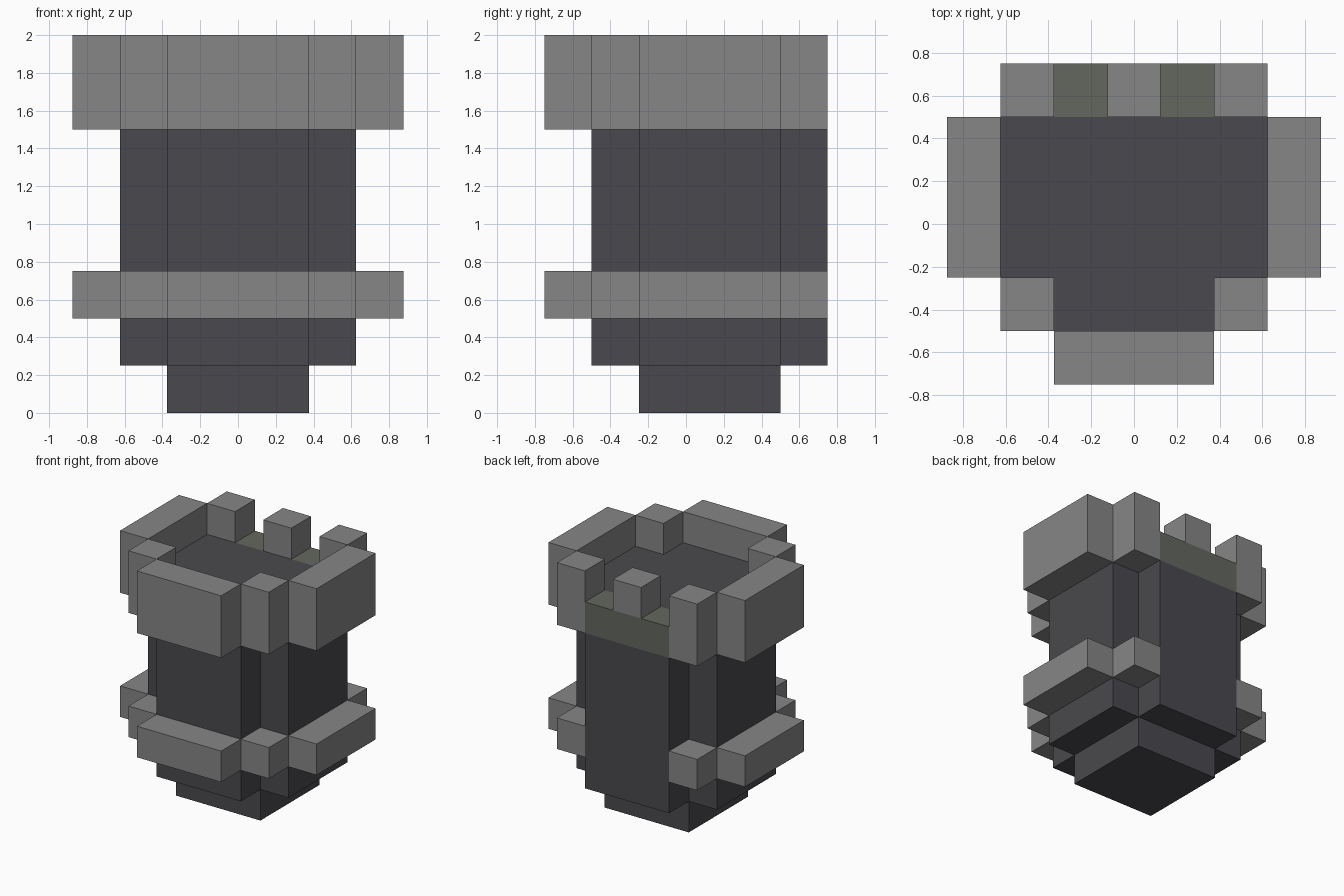
import bpy
import bmesh

default = bpy.data.objects.get("Cube")
if default:
    bpy.data.objects.remove(default, do_unlink=True)

U = 0.25  # block size


def material(name, rgb):
    mat = bpy.data.materials.new(name)
    mat.use_nodes = True
    color = (*rgb, 1.0)
    mat.diffuse_color = color
    mat.node_tree.nodes["Principled BSDF"].inputs["Base Color"].default_value = color
    return mat


STONE = material("light stone", (0.238, 0.238, 0.238))
DARK = material("dark slate", (0.068, 0.066, 0.075))
MOSS = material("mossy stone", (0.127, 0.136, 0.114))


def prism(name, outline, z0, z1, mat):
    """Extrude a plan outline, given counter-clockwise, from z0 to z1."""
    bm = bmesh.new()
    face = bm.faces.new([bm.verts.new((x, y, z0)) for x, y in outline])
    top = bmesh.ops.extrude_face_region(bm, geom=[face])
    verts = [v for v in top["geom"] if isinstance(v, bmesh.types.BMVert)]
    bmesh.ops.translate(bm, verts=verts, vec=(0, 0, z1 - z0))
    bmesh.ops.recalc_face_normals(bm, faces=bm.faces)
    mesh = bpy.data.meshes.new(name)
    bm.to_mesh(mesh)
    bm.free()
    mesh.materials.append(mat)
    obj = bpy.data.objects.new(name, mesh)
    bpy.context.collection.objects.link(obj)
    return obj


def box(name, x0, x1, y0, y1, z0, z1, mat):
    return prism(name, [(x0, y0), (x1, y0), (x1, y1), (x0, y1)], z0, z1, mat)


def mirrored_box(name, x0, x1, *rest):
    box("left_" + name, x0, x1, *rest)
    box("right_" + name, -x1, -x0, *rest)


# Plan lines shared by all parts
IN, MID, OUT = 1.5 * U, 2.5 * U, 3.5 * U
FRONT, STEP, SHOULDER, REAR, BACK = -3 * U, -2 * U, -U, 2 * U, 3 * U


def ring(name, z0, z1):
    """Band of blocks around the front, sides and corners, open at the back."""
    box(name + "_front", -IN, IN, FRONT, STEP, z0, z1, STONE)
    mirrored_box(name + "_front_corner", IN, MID, STEP, SHOULDER, z0, z1, STONE)
    mirrored_box(name + "_side", MID, OUT, SHOULDER, REAR, z0, z1, STONE)
    mirrored_box(name + "_back_corner", IN, MID, REAR, BACK, z0, z1, STONE)


# Foot and cross-shaped tower body
box("foot", -IN, IN, SHOULDER, REAR, 0, U, DARK)
half = [(IN, STEP), (IN, SHOULDER), (MID, SHOULDER), (MID, REAR), (IN, REAR), (IN, BACK)]
cross = half + [(-x, y) for x, y in reversed(half)]
prism("tower_body", cross, U, 6 * U, DARK)

# Sunken floor inside the battlement
floor = half[:4] + [(-x, y) for x, y in reversed(half[:4])]
prism("roof_floor", floor, 6 * U, 7 * U, DARK)

# Stone bands
ring("lower_band", 2 * U, 3 * U)
ring("battlement", 6 * U, 8 * U)

# Low back wall with a single tooth
box("back_wall", -IN, IN, REAR, BACK, 6 * U, 7 * U, MOSS)
box("back_tooth", -U / 2, U / 2, REAR, BACK, 7 * U, 8 * U, STONE)
